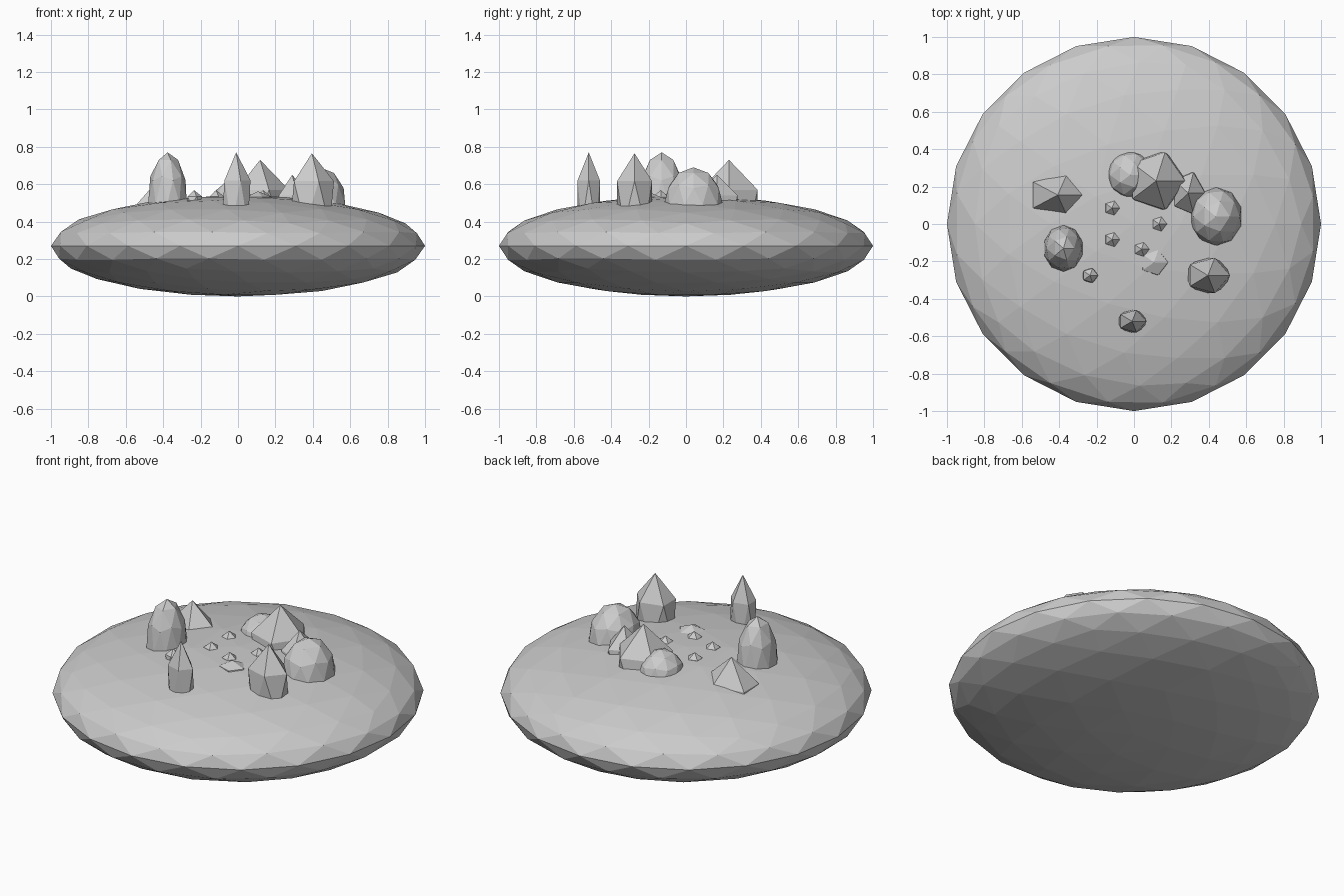
import bpy

cube = bpy.data.objects.get("Cube")
if cube:
    bpy.data.objects.remove(cube, do_unlink=True)

# One plain stone grey for everything
stone = bpy.data.materials.new("stone_grey")
stone.use_nodes = True
grey = (0.6, 0.6, 0.6, 1.0)
stone.diffuse_color = grey
bsdf = next(n for n in stone.node_tree.nodes if n.type == 'BSDF_PRINCIPLED')
bsdf.inputs["Base Color"].default_value = grey


def faceted_ball(name, detail, x, y, tip, size):
    """Flat-shaded icosphere with radii `size`, placed by the height of its tip."""
    bpy.ops.mesh.primitive_ico_sphere_add(
        subdivisions=detail, radius=1, location=(x, y, tip - size[2]))
    ob = bpy.context.object
    ob.name = name
    ob.scale = size
    bpy.ops.object.transform_apply(location=False, rotation=False, scale=True)
    ob.data.materials.append(stone)
    return ob


# Lens-shaped ground mound
faceted_ball("ground_mound", 3, 0, 0, 0.54, (1, 1, 0.27))

# Pointed crystals: x, y, tip height, radii
crystals = {
    "front_crystal": (-0.01, -0.52, 0.77, (0.086, 0.07, 0.27)),
    "left_front_crystal": (0.395, -0.275, 0.765, (0.132, 0.11, 0.27)),
    "back_crystal": (0.118, 0.23, 0.73, (0.173, 0.18, 0.29)),
    "right_back_crystal": (-0.408, 0.155, 0.645, (0.18, 0.132, 0.27)),
    "left_back_crystal": (0.29, 0.165, 0.65, (0.1, 0.13, 0.2)),
}
for name, spec in crystals.items():
    faceted_ball(name, 1, *spec)

# Rounded boulders
boulders = {
    "tall_boulder": (-0.377, -0.13, 0.77, (0.108, 0.125, 0.27)),
    "left_boulder": (0.438, 0.04, 0.69, (0.142, 0.158, 0.2)),
    "back_boulder": (-0.02, 0.262, 0.625, (0.127, 0.13, 0.14)),
}
for name, spec in boulders.items():
    faceted_ball(name, 2, *spec)

# Scattered pebbles in the middle
pebbles = [(-0.235, -0.275), (-0.117, -0.083), (-0.117, 0.085),
           (0.134, 0.0), (0.04, -0.135)]
for i, (x, y) in enumerate(pebbles, 1):
    faceted_ball(f"pebble_{i}", 1, x, y, 0.568, (0.047, 0.045, 0.06))
faceted_ball("flat_pebble", 1, 0.107, -0.205, 0.562, (0.083, 0.079, 0.055))
